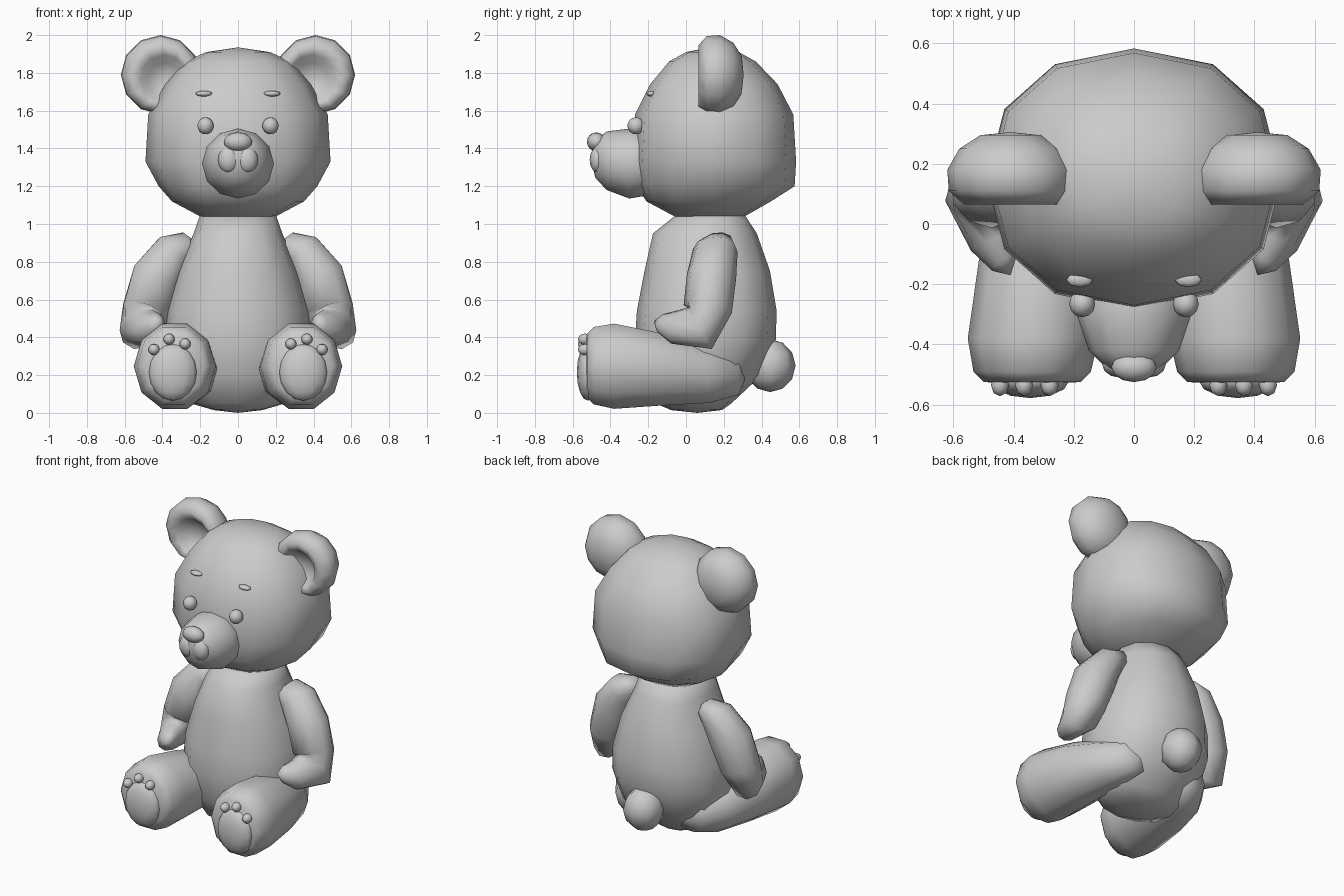
import bpy, bmesh, math
from mathutils import Vector, Matrix

if "Cube" in bpy.data.objects:
    bpy.data.objects.remove(bpy.data.objects["Cube"])


def finish(bm, name):
    bmesh.ops.recalc_face_normals(bm, faces=bm.faces)
    for f in bm.faces:
        f.smooth = True
    me = bpy.data.meshes.new(name)
    bm.to_mesh(me)
    bm.free()
    ob = bpy.data.objects.new(name, me)
    bpy.context.collection.objects.link(ob)
    return ob


def loft(name, rings, start, end, n=12, power=1.0, side=1):
    """Skin rings (centre, u, v) and close both ends on pole points."""
    bm = bmesh.new()

    def add(p):
        return bm.verts.new((p[0] * side, p[1], p[2]))

    def pw(a):
        return math.copysign(abs(a) ** power, a) if abs(a) > 1e-6 else 0.0

    loops = []
    for c, u, v in rings:
        angs = [2 * math.pi * i / n for i in range(n)]
        loops.append([add(Vector(c) + u * pw(math.cos(a)) + v * pw(math.sin(a))) for a in angs])
    for a, b in zip(loops, loops[1:]):
        for i in range(n):
            j = (i + 1) % n
            bm.faces.new((a[i], a[j], b[j], b[i]))
    for pole, lp in ((start, loops[0]), (end, loops[-1])):
        p = add(pole)
        for i in range(n):
            bm.faces.new((p, lp[i], lp[(i + 1) % n]))
    return finish(bm, name)


def stacked(name, rows, start, end, power):
    """Upright form from rows of (z, half width, front y, back y)."""
    rings = [((0, (f + b) / 2, z), Vector((w, 0, 0)), Vector((0, (b - f) / 2, 0)))
             for z, w, f, b in rows]
    return loft(name, rings, start, end, power=power)


def along_y(name, rows, start, end, n=12, side=1):
    """Form along y from rows of (x, y, z, x radius, z radius)."""
    rings = [((x, y, z), Vector((rx, 0, 0)), Vector((0, 0, rz))) for x, y, z, rx, rz in rows]
    return loft(name, rings, start, end, n=n, side=side)


def ball(name, c, r, seg=12, rings=8):
    bm = bmesh.new()
    bmesh.ops.create_uvsphere(bm, u_segments=seg, v_segments=rings, radius=1,
                              matrix=Matrix.Translation(c) @ Matrix.Diagonal((*r, 1)))
    return finish(bm, name)


# head and torso
stacked("head", [(1.04, .20, -.06, .31), (1.12, .35, -.21, .45), (1.2, .42, -.26, .575),
                 (1.33, .49, -.285, .583), (1.58, .475, -.27, .568), (1.74, .385, -.19, .485),
                 (1.86, .28, -.09, .37), (1.91, .17, .0, .28)],
        (0, .14, 1.03), (0, .12, 1.935), .9)
stacked("torso", [(.015, .13, -.08, .19), (.05, .25, -.16, .24), (.2, .36, -.24, .40),
                  (.38, .39, -.27, .475), (.54, .38, -.26, .48), (.75, .32, -.22, .445),
                  (.95, .235, -.175, .375), (1.05, .2, -.05, .31)],
        (0, .06, 0), (0, .14, 1.06), .92)
ball("tail", (0, .445, .25), (.13, .135, .14), 8, 6)

# muzzle, nose
along_y("muzzle", [(0, -.15, 1.33, .17, .17), (0, -.3, 1.32, .19, .185),
                   (0, -.42, 1.335, .15, .155), (0, -.48, 1.345, .09, .10)],
        (0, -.1, 1.33), (0, -.505, 1.35))
ball("nose", (0, -.475, 1.435), (.075, .05, .05))

for s, tag in ((1, "right"), (-1, "left")):
    # face details
    ball("lip_" + tag, (s * .048, -.465, 1.34), (.058, .045, .07))
    ball("eye_" + tag, (s * .172, -.265, 1.52), (.043, .045, .045))
    ball("brow_" + tag, (s * .18, -.185, 1.69), (.045, .025, .015), 8, 6)

    # dished ear, revolved from back to front and into the hollow
    ear = [(.295, .10, 0), (.25, .17, 0), (.18, .21, 0), (.11, .205, 0),
           (.065, .165, .01), (.085, .125, .02), (.14, .09, .025)]
    along_y("ear_" + tag, [(.41 - d, y, 1.79 - d, r, r) for y, r, d in ear],
            (.41, .305, 1.79), (.385, .16, 1.765), side=s)

    # arm bending forward at the paw
    path = [((.26, .16, .90), .06, .09), ((.34, .155, .86), .105, .12),
            ((.43, .135, .72), .14, .13), ((.485, .115, .55), .13, .13),
            ((.505, .08, .45), .115, .135), ((.47, -.06, .455), .07, .095),
            ((.43, -.13, .475), .045, .055)]
    out, rings = Vector((.8, -.3, .5)), []
    for i, (c, ru, rv) in enumerate(path):
        t = Vector(path[min(i + 1, len(path) - 1)][0]) - Vector(path[max(i - 1, 0)][0])
        t.normalize()
        u = (out - t * out.dot(t)).normalized()
        rings.append((c, u * ru, t.cross(u) * rv))
    loft("arm_" + tag, rings, (.23, .16, .91), (.41, -.17, .485), n=10, side=s)

    # leg with flat foot, sole pad and toes
    along_y("leg_" + tag, [(.22, .28, .2, .11, .11), (.27, .12, .2, .17, .155),
                           (.31, -.12, .23, .205, .2), (.335, -.38, .247, .217, .237),
                           (.338, -.49, .25, .195, .215), (.338, -.525, .25, .16, .175)],
            (.2, .32, .2), (.338, -.53, .25), n=10, side=s)
    ball("sole_pad_" + tag, (s * .345, -.52, .215), (.13, .058, .15))
    for i, (x, z) in enumerate(((.28, .365), (.365, .39), (.445, .335))):
        ball(f"toe_{i}_{tag}", (s * x, -.535, z), (.03, .037, .03), 8, 6)
